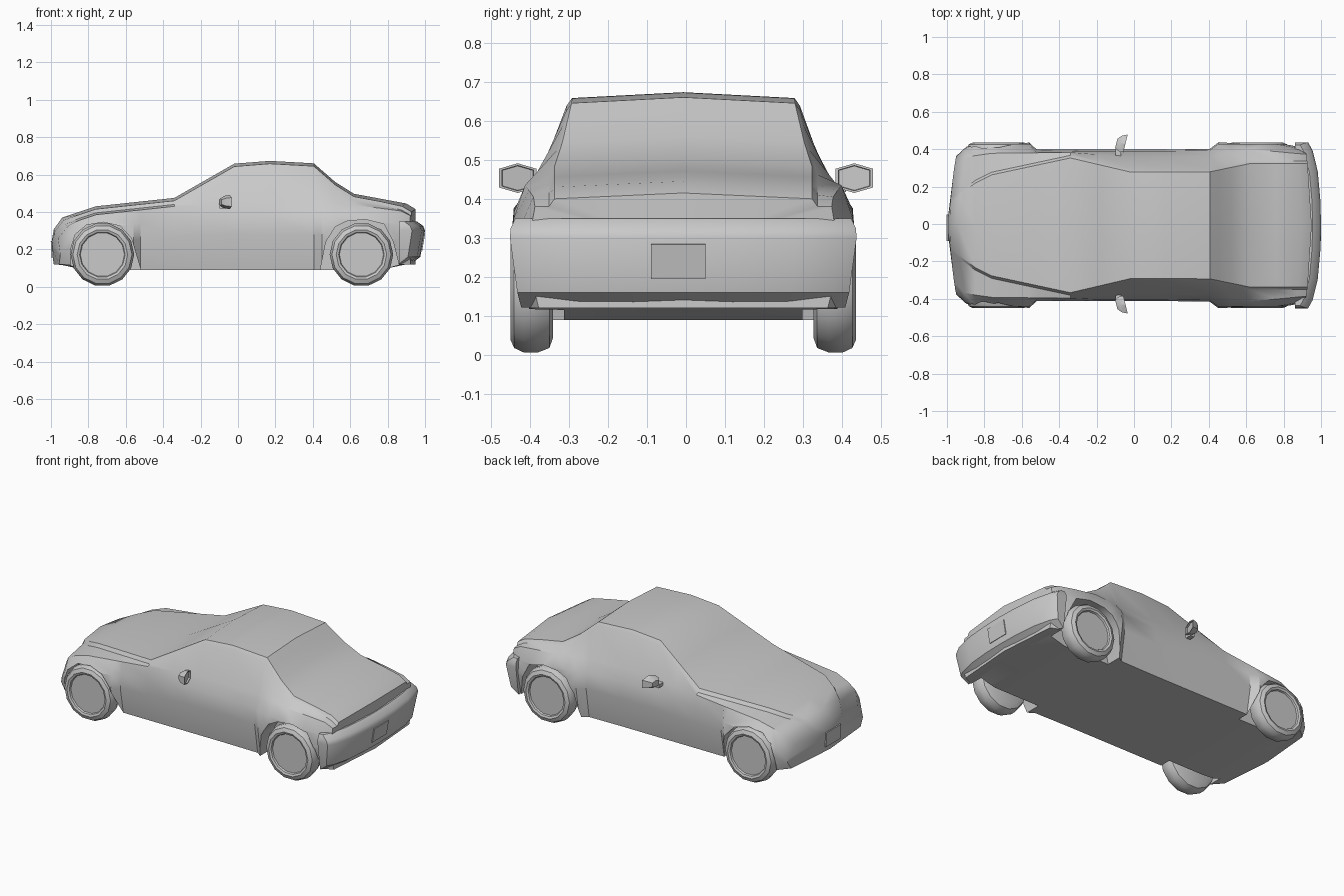
import bpy
import bmesh
import math
from mathutils import Matrix, Vector

default_cube = bpy.data.objects.get("Cube")
if default_cube:
    bpy.data.objects.remove(default_cube, do_unlink=True)

CENTRE_LINE = -0.007

grey = bpy.data.materials.new("plain grey")
grey.use_nodes = True
grey.diffuse_color = (0.588, 0.588, 0.588, 1)
grey.node_tree.nodes["Principled BSDF"].inputs["Base Color"].default_value = grey.diffuse_color


def make_object(name, bm, offset=CENTRE_LINE):
    """Turn a bmesh into a named, coloured object."""
    bmesh.ops.recalc_face_normals(bm, faces=bm.faces)
    mesh = bpy.data.meshes.new(name)
    bm.to_mesh(mesh)
    bm.free()
    mesh.materials.append(grey)
    obj = bpy.data.objects.new(name, mesh)
    obj.location.y = offset
    bpy.context.collection.objects.link(obj)
    return obj


def select_only(obj):
    bpy.ops.object.select_all(action="DESELECT")
    obj.select_set(True)
    bpy.context.view_layer.objects.active = obj


def smooth(obj, degrees=35):
    select_only(obj)
    bpy.ops.object.shade_smooth_by_angle(angle=math.radians(degrees))


def curve(keys, x):
    """Straight-line interpolation through (x, value) keys."""
    if x <= keys[0][0]:
        return keys[0][1]
    for (x_a, v_a), (x_b, v_b) in zip(keys, keys[1:]):
        if x <= x_b:
            return v_a + (v_b - v_a) * (x - x_a) / (x_b - x_a)
    return keys[-1][1]


def loft(rings, tips=(None, None)):
    """Skin closed rings; close each end with a fan to a tip, or a flat cap."""
    bm = bmesh.new()
    rows = [[bm.verts.new(point) for point in ring] for ring in rings]
    count = len(rows[0])
    for row, following in zip(rows, rows[1:]):
        for i in range(count):
            j = (i + 1) % count
            bm.faces.new((row[i], row[j], following[j], following[i]))
    for row, tip in zip((rows[0], rows[-1]), tips):
        if tip is None:
            bm.faces.new(row)
            continue
        centre = bm.verts.new(tip)
        for i in range(count):
            bm.faces.new((row[i], row[(i + 1) % count], centre))
    return bm


# Body shape along the length
top_line = [(-.99, .30), (-.94, .37), (-.76, .43), (-.34, .475), (-.02, .658), (.17, .673),
            (.405, .66), (.52, .56), (.62, .497), (.9, .445), (.95, .415)]
half_width = [(-.985, .37), (-.94, .42), (-.88, .442), (-.56, .442), (-.52, .405), (.4, .405),
              (.45, .442), (.85, .442), (.92, .415), (.95, .40)]
edge_width = [(-.985, .12), (-.9, .2), (-.76, .27), (-.34, .36), (-.02, .285), (.4, .285),
              (.62, .33), (.95, .33)]
belt_width = [(-.985, .3), (-.94, .36), (-.76, .385), (-.34, .39), (-.02, .365), (.4, .37),
              (.62, .405), (.95, .38)]
belt_height = [(-.985, .26), (-.94, .325), (-.76, .385), (-.34, .43), (-.02, .45), (.4, .45),
               (.62, .435), (.9, .405), (.95, .38)]
floor_height = [(-.985, .12), (-.87, .11), (-.84, .09), (.82, .09), (.86, .12)]
stations = [-.985, -.94, -.85, -.76, -.56, -.52, -.34, -.18, -.02, .17, .405, .45, .52, .62,
            .76, .9, .95]


def body_section(x):
    width, edge = curve(half_width, x), curve(edge_width, x)
    top, floor = curve(top_line, x), curve(floor_height, x)
    belt = curve(belt_height, x)
    shoulder = belt - 0.07
    rim = top - 0.015
    half = [(width - 0.03, floor),
            (width, floor + (shoulder - floor) * 0.65),
            (width - 0.008, shoulder),
            (curve(belt_width, x), belt),
            (edge + 0.014, rim - 0.02),
            (edge, rim)]
    outline = [(0, floor)] + half + [(0, top)] + [(-y, z) for y, z in reversed(half)]
    # Both ends bow outward in plan
    bow = 0.25 if x < -0.9 else -0.2 if x > 0.85 else 0
    return [(x + bow * y * y, y, z) for y, z in outline]


body = make_object("body", loft([body_section(x) for x in stations],
                                ((-1, 0, .22), (.95, 0, .28))))

# Wheel arches, cut right through the body sides
front_arch = [(-.89, -.05), (-.895, .2), (-.87, .28), (-.81, .33), (-.72, .345), (-.63, .325),
              (-.57, .26), (-.52, .09), (-.52, -.05)]
rear_arch = [(.44, -.05), (.44, .09), (.47, .24), (.52, .32), (.58, .35), (.68, .36),
             (.78, .335), (.83, .24), (.86, .12), (.86, -.05)]
for arch in (front_arch, rear_arch):
    for side in (-1, 1):
        cutter = make_object("arch_cutter", loft(
            [[(x, side * y, z) for x, z in arch] for y in (0.305, 0.6)]))
        cutter.hide_render = True
        cut = body.modifiers.new("arch", "BOOLEAN")
        cut.operation = "DIFFERENCE"
        cut.solver = "EXACT"
        cut.object = cutter
        select_only(body)
        bpy.ops.object.modifier_apply(modifier=cut.name)
        bpy.data.objects.remove(cutter, do_unlink=True)
smooth(body)


# Rear bumper: stacked outlines that bow outward
def bumper_ring(height, reach, width):
    steps = [-1, -0.9, -0.65, -0.3, 0, 0.3, 0.65, 0.9, 1]
    back = [(reach - 0.2 * (s * width) ** 2 - 0.03 * abs(s) ** 8, s * width, height) for s in steps]
    return [(0.862, -width, height)] + back + [(0.862, width, height)]


bumper_layers = [(.122, .925, .415), (.16, .975, .425), (.3, 1, .444), (.325, .99, .442),
                 (.35, .955, .43)]
smooth(make_object("rear_bumper", loft([bumper_ring(*layer) for layer in bumper_layers])))


# Number plates
def plate(name, x, height, lean):
    bm = bmesh.new()
    size = Matrix.Diagonal((0.008, 0.14, 0.09, 1))
    place = Matrix.Translation((x, -0.013, height)) @ Matrix.Rotation(lean, 4, "Y")
    bmesh.ops.create_cube(bm, size=1, matrix=place @ size)
    make_object(name, bm)


plate("rear_plate", 0.989, 0.24, math.radians(10))
plate("front_plate", -0.995, 0.2, math.radians(-3))


# Wheels: a tyre profile of (radius, outward distance) spun about the axle
tyre = [(.13, -.055), (.158, -.045), (.17, -.015), (.17, .02), (.158, .045), (.135, .055),
        (.122, .05), (.118, .04)]


def wheel(name, x, side, segments=14):
    rings = []
    for radius, out in tyre:
        ring = []
        for i in range(segments):
            turn = math.tau * (i + 0.5) / segments
            ring.append((x + radius * math.sin(turn), side * (0.388 + out),
                         0.172 + radius * math.cos(turn)))
        rings.append(ring)
    smooth(make_object(name, loft(rings)), 40)


for side, label in ((1, "left"), (-1, "right")):
    wheel("nose_wheel_" + label, -0.725, side)
    wheel("tail_wheel_" + label, 0.66, side)


# Door mirrors: six-sided shells with a sunken glass and a short foot
def mirror(name, side):
    hexagon = [(-.048, -.024), (0, -.038), (.048, -.024), (.048, .024), (0, .038), (-.048, .024)]
    rings = []
    for depth, scale in ((-.05, .5), (-.03, .85), (0, 1), (0, .85), (-.01, .82)):
        rings.append([(-0.045 + depth + 0.25 * y * scale, side * (0.431 + y * scale),
                       0.453 + z * scale) for y, z in hexagon])
    bm = loft(rings)
    foot_place = Matrix.Translation(Vector((-0.085, side * 0.385, 0.428)))
    bmesh.ops.create_cube(bm, size=1, matrix=foot_place @ Matrix.Diagonal((.03, .05, .02, 1)))
    smooth(make_object(name, bm, 0), 30)


mirror("mirror_left", 1)
mirror("mirror_right", -1)
